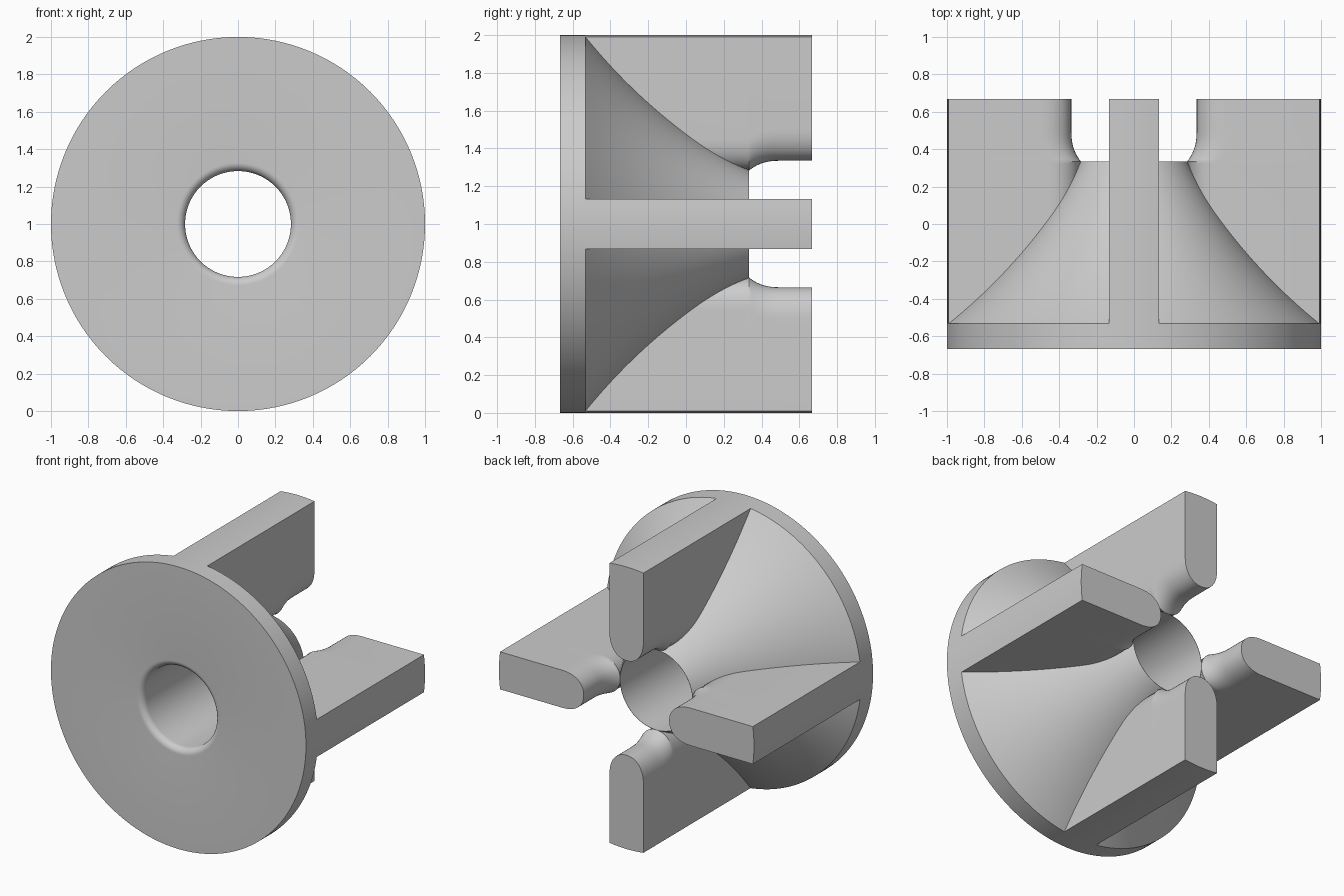
import bpy, bmesh, math

if "Cube" in bpy.data.objects:
    bpy.data.objects.remove(bpy.data.objects["Cube"], do_unlink=True)

mat = bpy.data.materials.new("light_grey")
mat.use_nodes = True
GREY = (0.6, 0.6, 0.6, 1)
mat.diffuse_color = GREY
mat.node_tree.nodes["Principled BSDF"].inputs["Base Color"].default_value = GREY

FRONT, FLANGE, HUB, BACK = -0.667, -0.533, 0.333, 0.667
BORE, HALF = 0.283, 0.133
MID = 1.0  # height of the axis


def finish(bm, name, angle):
    bmesh.ops.recalc_face_normals(bm, faces=bm.faces)
    mesh = bpy.data.meshes.new(name)
    bm.to_mesh(mesh)
    bm.free()
    ob = bpy.data.objects.new(name, mesh)
    bpy.context.collection.objects.link(ob)
    mesh.materials.append(mat)
    bpy.ops.object.select_all(action='DESELECT')
    ob.select_set(True)
    bpy.context.view_layer.objects.active = ob
    bpy.ops.object.shade_smooth_by_angle(angle=math.radians(angle))
    return ob


def loft(bm, rings, closed):
    """Skin a list of vertex rings; join the last to the first if closed."""
    n = len(rings[0])
    for i in range(len(rings) if closed else len(rings) - 1):
        a, b = rings[i], rings[(i + 1) % len(rings)]
        for j in range(n):
            k = (j + 1) % n
            bm.faces.new((a[j], a[k], b[k], b[j]))


# Flange and flared hub with a through bore: one closed profile (radius, y), turned
def flare(t):
    r = (1 - t) ** 2 + 2 * t * (1 - t) * 0.555 + t * t * (BORE + 0.002)
    y = (1 - t) ** 2 * FLANGE - 2 * t * (1 - t) * 0.17 + t * t * HUB
    return r, y


profile = [(1, FRONT)] + [flare(i / 24) for i in range(25)] + [(BORE, HUB)]
for i in range(9):  # rounded front lip of the bore
    a = math.pi / 2 * i / 8
    profile.append((BORE + 0.045 * (1 - math.cos(a)), FRONT + 0.045 * (1 - math.sin(a))))

bm = bmesh.new()
SEG = 128
rings = []
for s in range(SEG):
    a = 2 * math.pi * s / SEG
    rings.append([bm.verts.new((r * math.cos(a), y, MID + r * math.sin(a))) for r, y in profile])
loft(bm, rings, True)
finish(bm, "flanged_hub", 30)


# Fins: slab with a rounded inner edge that flares outward behind the hub
def fin_section(tip):
    pts = []
    for i in range(7):  # outer face follows the flange rim
        w = HALF * (1 - i / 3)
        pts.append((math.sqrt(1 - w * w), w))
    for i in range(25):  # rounded inner edge
        a = math.pi * i / 24
        c, s = math.cos(a), math.sin(a)
        w = -HALF * math.copysign(abs(c) ** 0.9, c)
        pts.append((tip + 0.17 * (1 - abs(s) ** 0.9), w))
    return pts


stations = [(FLANGE, BORE + 0.005), (HUB - 0.01, BORE + 0.005)]
for i in range(13):
    t = i / 12
    stations.append((HUB + 0.17 * t, BORE + 0.052 * (1 - (1 - t) ** 2.6)))
stations.append((BACK, BORE + 0.052))

for name, turn in (("left_fin", 0), ("top_fin", 1), ("right_fin", 2), ("bottom_fin", 3)):
    ca, sa = round(math.cos(turn * math.pi / 2)), round(math.sin(turn * math.pi / 2))
    bm = bmesh.new()
    rings = [[bm.verts.new((r * ca - w * sa, y, MID + r * sa + w * ca))
              for r, w in fin_section(tip)] for y, tip in stations]
    loft(bm, rings, False)
    bm.faces.new(rings[0])
    bm.faces.new(rings[-1])
    finish(bm, name, 35)
